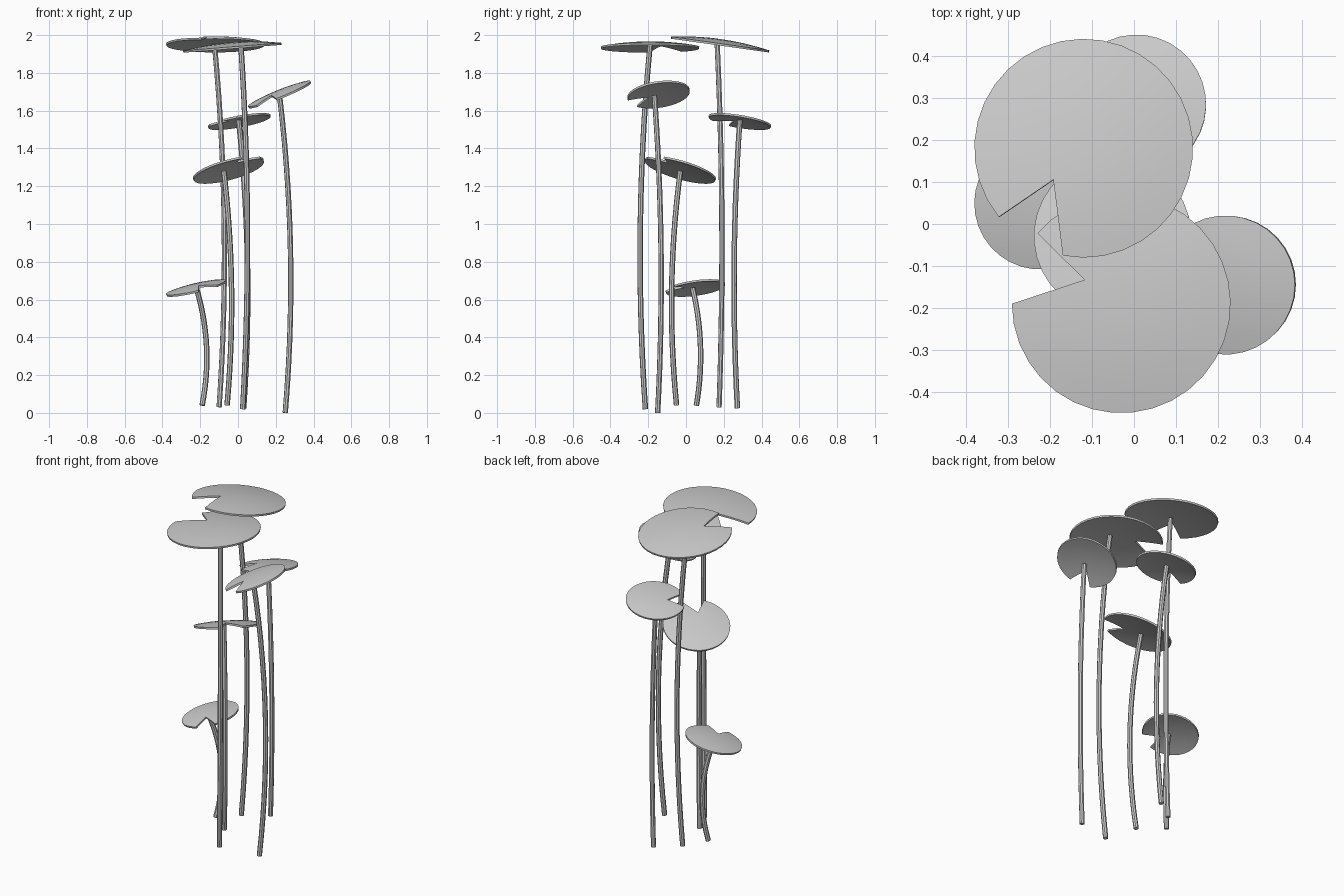
import bpy, bmesh
from math import radians, cos, sin

if "Cube" in bpy.data.objects:
    bpy.data.objects.remove(bpy.data.objects["Cube"])

# name: stem base, stem bow, stem top, pad centre, pad radius, slope x, slope y, notch direction
PLANTS = {
    "front_tall": ((.025, -.215, .02), (.05, -.243, .85), (.015, -.19, 1.95),
                   (-.03, -.19, 1.945), .26, .08, 0, 160),
    "back_tall": ((-.1, .175, .03), (-.072, .19, .8), (-.125, .165, 1.955),
                  (-.12, .18, 1.962), .26, 0, -.14, 239),
    "right": ((.25, -.15, 0), (.278, -.132, .85), (.22, -.167, 1.68),
              (.22, -.145, 1.693), .165, .4, .12, 244),
    "back_middle": ((.03, .272, .025), (.05, .255, .8), (.003, .285, 1.55),
                    (.007, .285, 1.55), .165, .18, -.16, 220),
    "left_middle": ((-.058, -.05, .04), (-.035, -.075, .7), (-.075, -.03, 1.28),
                    (-.05, -.03, 1.295), .187, .25, -.27, 312),
    "low": ((-.19, .055, .04), (-.166, .077, .34), (-.22, .035, .66),
            (-.222, .05, .668), .157, .23, .13, 295),
}
SEGS, RINGS, STEM_STEPS = 30, 5, 14


def select_only(ob):
    bpy.ops.object.select_all(action='DESELECT')
    ob.select_set(True)
    bpy.context.view_layer.objects.active = ob


def stem(name, a, b, c):
    """Round stalk along a smooth bow through three points."""
    cu = bpy.data.curves.new(name, 'CURVE')
    cu.dimensions = '3D'
    cu.bevel_depth = .0145
    cu.bevel_resolution = 2
    cu.use_fill_caps = True
    sp = cu.splines.new('POLY')
    sp.points.add(STEM_STEPS)
    m = (b[2] - a[2]) / (c[2] - a[2])
    for i, p in enumerate(sp.points):
        t = i / STEM_STEPS
        wa = (t - m) * (t - 1) / m
        wb = t * (t - 1) / (m * (m - 1))
        wc = t * (t - m) / (1 - m)
        p.co = (*[wa * u + wb * v + wc * w for u, v, w in zip(a, b, c)], 1)
    ob = bpy.data.objects.new(name, cu)
    bpy.context.collection.objects.link(ob)
    select_only(ob)
    bpy.ops.object.convert(target='MESH')
    bpy.ops.object.shade_smooth_by_angle()


def pad(name, centre, r, sx, sy, notch):
    """Thin domed disc with a wedge notch; rings fan out from the notch tip."""
    bm = bmesh.new()

    def vert(x, y):
        z = .012 * (r / .26) * (1 - 2 * (x * x + y * y) / r ** 2)
        return bm.verts.new((x, y, z + sx * x + sy * y))

    tip_a = radians(notch - 13)
    tx, ty = .4 * r * cos(tip_a), .4 * r * sin(tip_a)
    tip = vert(tx, ty)
    rings = []
    for k in range(1, RINGS + 1):
        f = k / RINGS
        row = []
        for i in range(SEGS + 1):
            a = radians(notch + 20 + 320 * i / SEGS)
            row.append(vert(tx + f * (r * cos(a) - tx), ty + f * (r * sin(a) - ty)))
        rings.append(row)
    for i in range(SEGS):
        bm.faces.new((tip, rings[0][i], rings[0][i + 1]))
        for p, q in zip(rings, rings[1:]):
            bm.faces.new((p[i], q[i], q[i + 1], p[i + 1]))
    me = bpy.data.meshes.new(name)
    bm.to_mesh(me)
    bm.free()
    ob = bpy.data.objects.new(name, me)
    ob.location = centre
    bpy.context.collection.objects.link(ob)
    mod = ob.modifiers.new("thickness", 'SOLIDIFY')
    mod.thickness = .011
    mod.offset = 0
    select_only(ob)
    bpy.ops.object.modifier_apply(modifier=mod.name)
    bpy.ops.object.shade_smooth_by_angle()


for label, (a, b, c, centre, r, sx, sy, notch) in PLANTS.items():
    stem(label + "_stem", a, b, c)
    pad(label + "_lily_pad", centre, r, sx, sy, notch)
